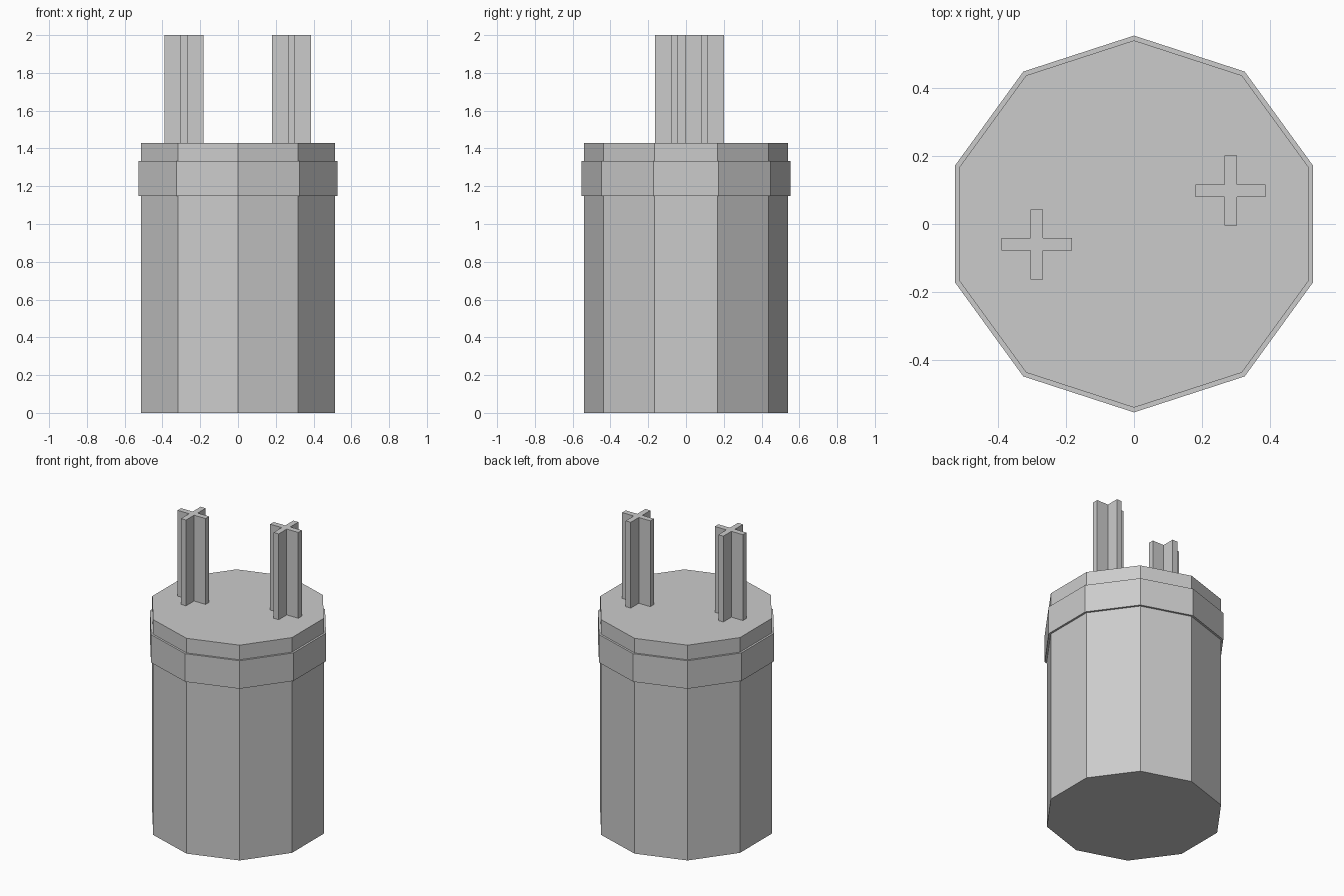
import bpy, bmesh, math

if "Cube" in bpy.data.objects:
    bpy.data.objects.remove(bpy.data.objects["Cube"])

grey = bpy.data.materials.new("plain_grey")
grey.diffuse_color = (0.6, 0.6, 0.6, 1)
grey.use_nodes = True
grey.node_tree.nodes["Principled BSDF"].inputs["Base Color"].default_value = grey.diffuse_color


def finish(name, bm):
    bmesh.ops.recalc_face_normals(bm, faces=bm.faces[:])
    mesh = bpy.data.meshes.new(name)
    bm.to_mesh(mesh)
    bm.free()
    mesh.materials.append(grey)
    obj = bpy.data.objects.new(name, mesh)
    bpy.context.collection.objects.link(obj)
    return obj


def lofted(name, rings):
    """Join a stack of matching closed outlines and cap both ends."""
    bm = bmesh.new()
    loops = [[bm.verts.new(p) for p in ring] for ring in rings]
    n = len(loops[0])
    for a, b in zip(loops, loops[1:]):
        for i in range(n):
            j = (i + 1) % n
            bm.faces.new((a[i], a[j], b[j], b[i]))
    bm.faces.new(loops[0][::-1])
    bm.faces.new(loops[-1])
    return finish(name, bm)


def decagon(r, z):
    angles = [math.radians(90 + 36 * k) for k in range(10)]
    return [(r * math.cos(a), r * math.sin(a), z) for a in angles]


def cross(cx, cy, z, arm=0.103, half=0.0185):
    pts = []
    for k in range(4):
        c, s = round(math.cos(k * math.pi / 2)), round(math.sin(k * math.pi / 2))
        for x, y in ((arm, -half), (arm, half), (half, half)):
            pts.append((cx + c * x - s * y, cy + s * x + c * y, z))
    return pts


# Ten-sided canister with a raised band near the top
BODY, BAND = 0.54, 0.554
profile = [(BODY, 0), (BODY, 1.147), (BAND, 1.147),
           (BAND, 1.333), (BODY, 1.333), (BODY, 1.43)]
lofted("canister", [decagon(r, z) for r, z in profile])

# Two cross-shaped prongs standing on the lid
for name, cx, cy in (("left_prong", -0.286, -0.06), ("right_prong", 0.284, 0.098)):
    lofted(name, [cross(cx, cy, 1.43), cross(cx, cy, 2.0)])
